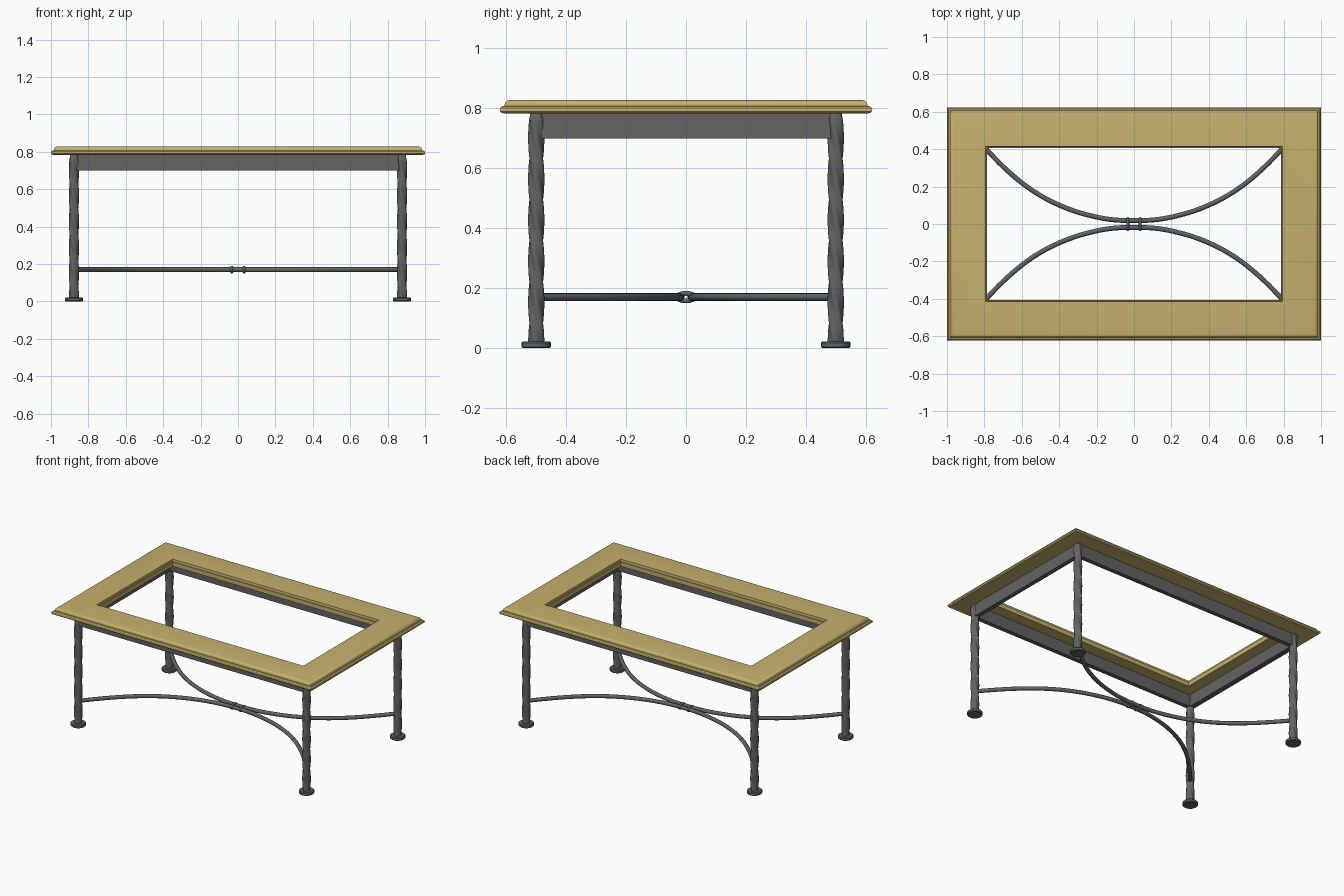
import bpy, bmesh, math
from mathutils import Vector

if "Cube" in bpy.data.objects:
    bpy.data.objects.remove(bpy.data.objects["Cube"])


def material(name, rgb):
    m = bpy.data.materials.new(name)
    m.diffuse_color = (*rgb, 1)
    m.use_nodes = True
    m.node_tree.nodes["Principled BSDF"].inputs["Base Color"].default_value = m.diffuse_color
    return m


WOOD = material("golden wood", (0.57, 0.44, 0.155))
IRON = material("dark grey iron", (0.125, 0.125, 0.125))
LX, LY = 0.877, 0.50      # leg centres


def finish(name, bm, mat, angle=35):
    bmesh.ops.recalc_face_normals(bm, faces=bm.faces)
    me = bpy.data.meshes.new(name)
    bm.to_mesh(me)
    bm.free()
    me.materials.append(mat)
    ob = bpy.data.objects.new(name, me)
    bpy.context.collection.objects.link(ob)
    bpy.context.view_layer.objects.active = ob
    ob.select_set(True)
    bpy.ops.object.shade_smooth_by_angle(angle=math.radians(angle))
    ob.select_set(False)
    return ob


def skin(name, rings, mat, closed=False, angle=35):
    """Join a list of point rings with quads; cap the ends unless closed."""
    bm = bmesh.new()
    vs = [[bm.verts.new(p) for p in r] for r in rings]
    n = len(vs[0])
    for i in range(len(vs) if closed else len(vs) - 1):
        a, b = vs[i], vs[(i + 1) % len(vs)]
        for j in range(n):
            k = (j + 1) % n
            bm.faces.new((a[j], a[k], b[k], b[j]))
    if not closed:
        bm.faces.new(vs[0])
        bm.faces.new(vs[-1])
    return finish(name, bm, mat, angle)


def tube(name, pts, r, cyclic=False, sides=12):
    """Round bar swept along a path."""
    pts = [Vector(p) for p in pts]
    n = len(pts)
    rings = []
    for i, p in enumerate(pts):
        if cyclic:
            t = pts[(i + 1) % n] - pts[i - 1]
            u = Vector((1, 0, 0))
        else:
            t = pts[min(i + 1, n - 1)] - pts[max(i - 1, 0)]
            u = Vector((0, 0, 1))
        w = t.normalized().cross(u).normalized()
        rings.append([p + r * (u * math.cos(a) + w * math.sin(a))
                      for a in (2 * math.pi * k / sides for k in range(sides))])
    return skin(name, rings, IRON, cyclic)


def rect(x, y, z):
    return [(-x, -y, z), (x, -y, z), (x, y, z), (-x, y, z)]


# Table top frame: moulded outer edge, small stepped inner lip
outer = [(0.016, 0.783), (0.006, 0.785), (0.001, 0.790), (0.0, 0.796), (0.002, 0.802),
         (0.008, 0.807), (0.016, 0.808), (0.016, 0.813), (0.019, 0.821), (0.025, 0.826), (0.034, 0.828)]
inner = [(0.008, 0.828), (0.006, 0.812), (0.0, 0.812), (0.0, 0.783)]
rings = [rect(1 - d, 0.622 - d, z) for d, z in outer]
rings += [rect(0.785 + d, 0.407 + d, z) for d, z in inner]
skin("table_top_frame", rings, WOOD, closed=True, angle=30)

# Aprons under the top
T = 0.015
for s, side in ((-1, "front"), (1, "back")):
    y = s * LY
    skin(side + "_apron", [[(x, y - T, 0.70), (x, y + T, 0.70), (x, y + T, 0.784), (x, y - T, 0.784)]
                           for x in (-LX, LX)], IRON)
for s, side in ((-1, "left"), (1, "right")):
    x = s * LX
    skin(side + "_apron", [[(x - T, y, 0.70), (x + T, y, 0.70), (x + T, y, 0.784), (x - T, y, 0.784)]
                           for y in (-LY, LY)], IRON)

# Twisted legs with round feet
for sx, nx in ((-1, "left"), (1, "right")):
    for sy, ny in ((-1, "front"), (1, "back")):
        cx, cy = sx * LX, sy * LY
        rings = []
        N = 64
        for i in range(N + 1):
            z = 0.015 + (0.784 - 0.015) * i / N
            taper = 0.86 if i == N else (0.95 if i == N - 1 else 1)
            twist = -2 * math.pi * 1.4 * i / N
            ring = []
            for k in range(24):
                a = 2 * math.pi * k / 24
                r = taper * (0.0248 + 0.0027 * math.cos(4 * a))
                ring.append((cx + r * math.cos(a + twist), cy + r * math.sin(a + twist), z))
            rings.append(ring)
        skin(f"{ny}_{nx}_leg", rings, IRON, angle=50)
        foot = [(0.045, 0), (0.049, 0.004), (0.049, 0.017), (0.044, 0.022)]
        skin(f"{ny}_{nx}_foot",
             [[(cx + r * math.cos(k * math.pi / 12), cy + r * math.sin(k * math.pi / 12), z)
               for k in range(24)] for r, z in foot], IRON)

# Two bowed stretchers, meeting at the middle
ZS = 0.17
key = [(0, 0.018), (0.14, 0.026), (0.29, 0.06), (0.4, 0.101), (0.5, 0.152),
       (0.6, 0.22), (0.7, 0.307), (0.785, 0.395), (LX, LY)]


def bow(x):
    """Catmull-Rom height of the bow at |x|."""
    x = abs(x)
    k = [(-0.14, 0.026)] + key + [(0.96, 0.60)]
    for i in range(1, len(k) - 2):
        if x <= k[i + 1][0] + 1e-9:
            (x0, y0), (x1, y1), (x2, y2), (x3, y3) = k[i - 1:i + 3]
            h = x2 - x1
            m1, m2 = (y2 - y0) / (x2 - x0) * h, (y3 - y1) / (x3 - x1) * h
            t = (x - x1) / h
            return ((2*t**3 - 3*t*t + 1) * y1 + (t**3 - 2*t*t + t) * m1
                    + (3*t*t - 2*t**3) * y2 + (t**3 - t*t) * m2)
    return LY


for s, side in ((-1, "front"), (1, "back")):
    xs = [LX * i / 28 for i in range(-28, 29)]
    tube(side + "_stretcher", [(x, s * bow(x), ZS) for x in xs], 0.013)

# Oval collars binding the stretchers
for s, side in ((-1, "left"), (1, "right")):
    tube(side + "_collar",
         [(s * 0.033, 0.029 * math.cos(a), ZS + 0.0125 * math.sin(a))
          for a in (2 * math.pi * k / 32 for k in range(32))], 0.008, cyclic=True)
